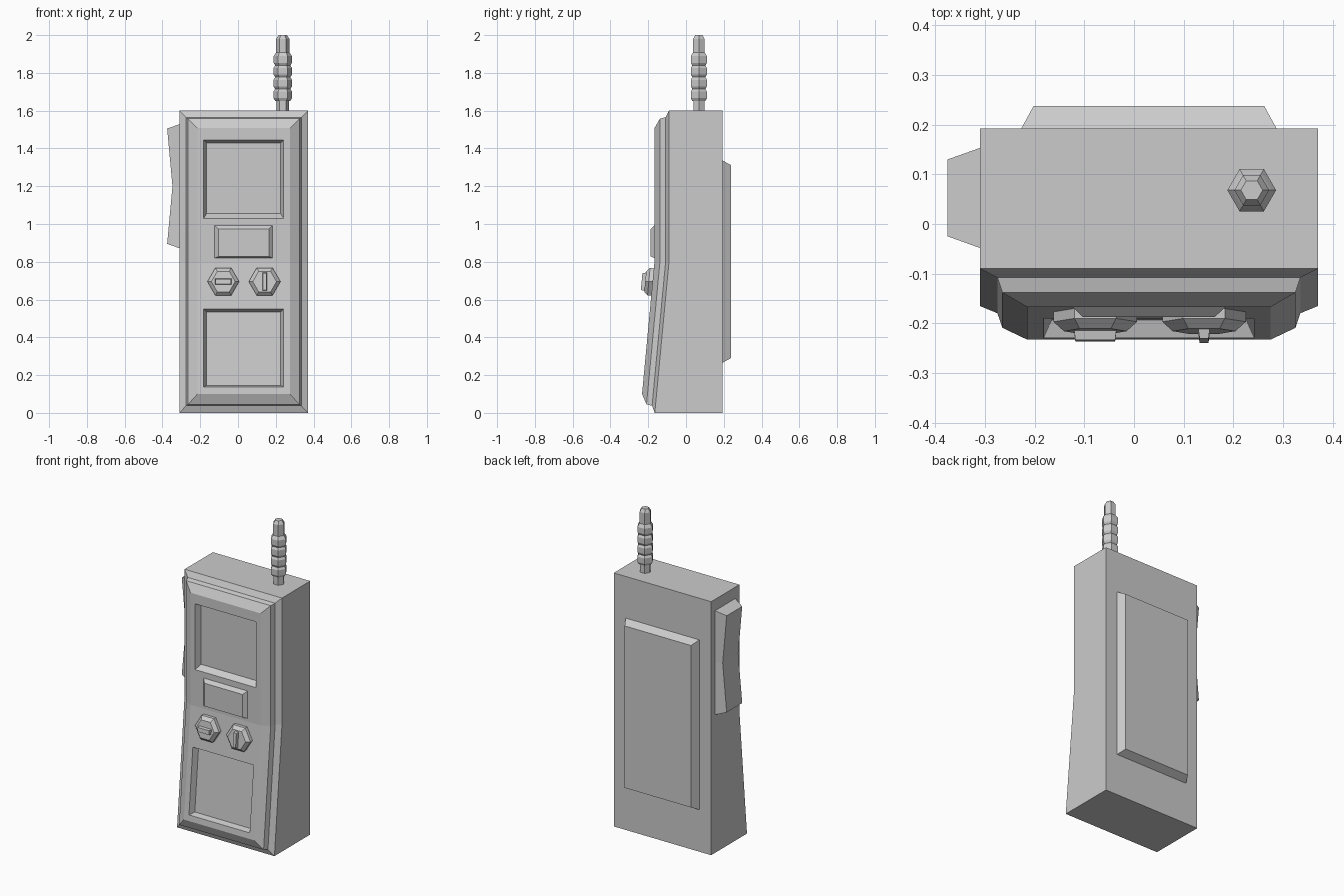
import bpy
import bmesh
from math import cos, sin, pi

cube = bpy.data.objects.get("Cube")
if cube:
    bpy.data.objects.remove(cube, do_unlink=True)

grey = bpy.data.materials.new("plain_grey")
grey.use_nodes = True
grey.diffuse_color = (0.6, 0.6, 0.6, 1)
grey.node_tree.nodes["Principled BSDF"].inputs["Base Color"].default_value = (0.6, 0.6, 0.6, 1)

CX = 0.03      # middle of the case
BEND = 0.8     # below this height the front leans outward
FACE = -0.167  # front panel depth above the bend


def lean(y, z):
    return y - 0.094 * max(0, BEND - z)


def finish(name, bm):
    bmesh.ops.recalc_face_normals(bm, faces=bm.faces)
    mesh = bpy.data.meshes.new(name)
    bm.to_mesh(mesh)
    bm.free()
    mesh.materials.append(grey)
    obj = bpy.data.objects.new(name, mesh)
    bpy.context.collection.objects.link(obj)
    return obj


def bridge(bm, a, b):
    n = len(a)
    for i in range(n):
        j = (i + 1) % n
        bm.faces.new((a[i], a[j], b[j], b[i]))


def add_ring(bm, points):
    return [bm.verts.new(p) for p in points]


def loft(name, rings):
    bm = bmesh.new()
    loops = [add_ring(bm, r) for r in rings]
    for a, b in zip(loops, loops[1:]):
        bridge(bm, a, b)
    bm.faces.new(loops[0])
    bm.faces.new(loops[-1])
    return finish(name, bm)


def rect(cx, half, z0, z1, y, leaning=True):
    corners = [(cx - half, z0), (cx + half, z0), (cx + half, z1), (cx - half, z1)]
    return [(x, lean(y, z) if leaning else y, z) for x, z in corners]


def hexagon(cx, cz, r, y):
    pts = [(cx + r * cos(k * pi / 3), cz + r * sin(k * pi / 3)) for k in range(6)]
    return [(x, lean(y, z), z) for x, z in pts]


# Case: stepped, bent front with two recessed panels
bm = bmesh.new()


def case_ring(half, z0, z1, y, leaning=True):
    p = rect(CX, half, z0, z1, y, leaning)
    return add_ring(bm, [p[0], p[1], (CX + half, y, BEND), p[2], p[3], (CX - half, y, BEND)])


loops = [
    case_ring(0.34, 0, 1.6, 0.192, False),
    case_ring(0.34, 0, 1.6, -0.09),
    case_ring(0.305, 0.038, 1.565, -0.108),
    case_ring(0.295, 0.045, 1.558, -0.138),
    case_ring(0.245, 0.1, 1.507, FACE),
]
for a, b in zip(loops, loops[1:]):
    bridge(bm, a, b)
bm.faces.new(loops[0])
f = loops[-1]
panels = [
    ([f[5], f[2], f[3], f[4]], (1.03, 1.445), (1.055, 1.43)),
    ([f[0], f[1], f[2], f[5]], (0.137, 0.55), (0.146, 0.535)),
]
for outer, rim, floor in panels:
    rim_loop = add_ring(bm, rect(CX, 0.212, *rim, FACE))
    floor_loop = add_ring(bm, rect(CX, 0.196, *floor, FACE + 0.035))
    bridge(bm, outer, rim_loop)
    bridge(bm, rim_loop, floor_loop)
    bm.faces.new(floor_loop)
finish("case", bm)

# Raised bar between the panels
loft("center_bar", [rect(CX, 0.159, 0.818, 0.998, FACE + 0.005),
                    rect(CX, 0.133, 0.828, 0.973, FACE - 0.02)])

# Hexagonal knobs with grip ridges
for name, x, half_w, half_h in (("right_knob", -0.078, 0.043, 0.016),
                                ("left_knob", 0.141, 0.012, 0.048)):
    z = 0.695
    loft(name, [hexagon(x, z, r, FACE - d)
                for r, d in ((0.084, -0.005), (0.084, 0.02), (0.063, 0.039))])
    loft(name + "_ridge", [
        rect(x, half_w, z - half_h, z + half_h, FACE - 0.035),
        rect(x, half_w - 0.003, z - half_h + 0.003, z + half_h - 0.003, FACE - 0.058)])

# Battery cover on the back
loft("back_cover", [rect(CX, 0.257, 0.265, 1.337, 0.185, False),
                    rect(CX, 0.257, 0.265, 1.337, 0.192, False),
                    rect(CX, 0.232, 0.29, 1.312, 0.238, False)])

# Concave push button on the right side
loft("side_button", [
    [(-0.305, -0.05, zb), (-0.305, 0.155, zb), (x, 0.13, zo), (x, -0.025, zo)]
    for zb, zo, x in ((0.87, 0.895, -0.375), (1.2, 1.2, -0.347), (1.53, 1.505, -0.375))])

# Ribbed six-sided antenna
profile = [(0.034, 1.59), (0.034, 1.652)]
for k in range(4):
    z = 1.652 + k * 0.0625
    profile += [(0.04, z), (0.049, z + 0.014), (0.049, z + 0.049)]
profile += [(0.04, 1.902), (0.035, 1.908), (0.035, 1.98), (0.022, 2.0)]
loft("antenna", [[(0.237 + r * cos(k * pi / 3), 0.068 + r * sin(k * pi / 3), z)
                  for k in range(6)] for r, z in profile])
